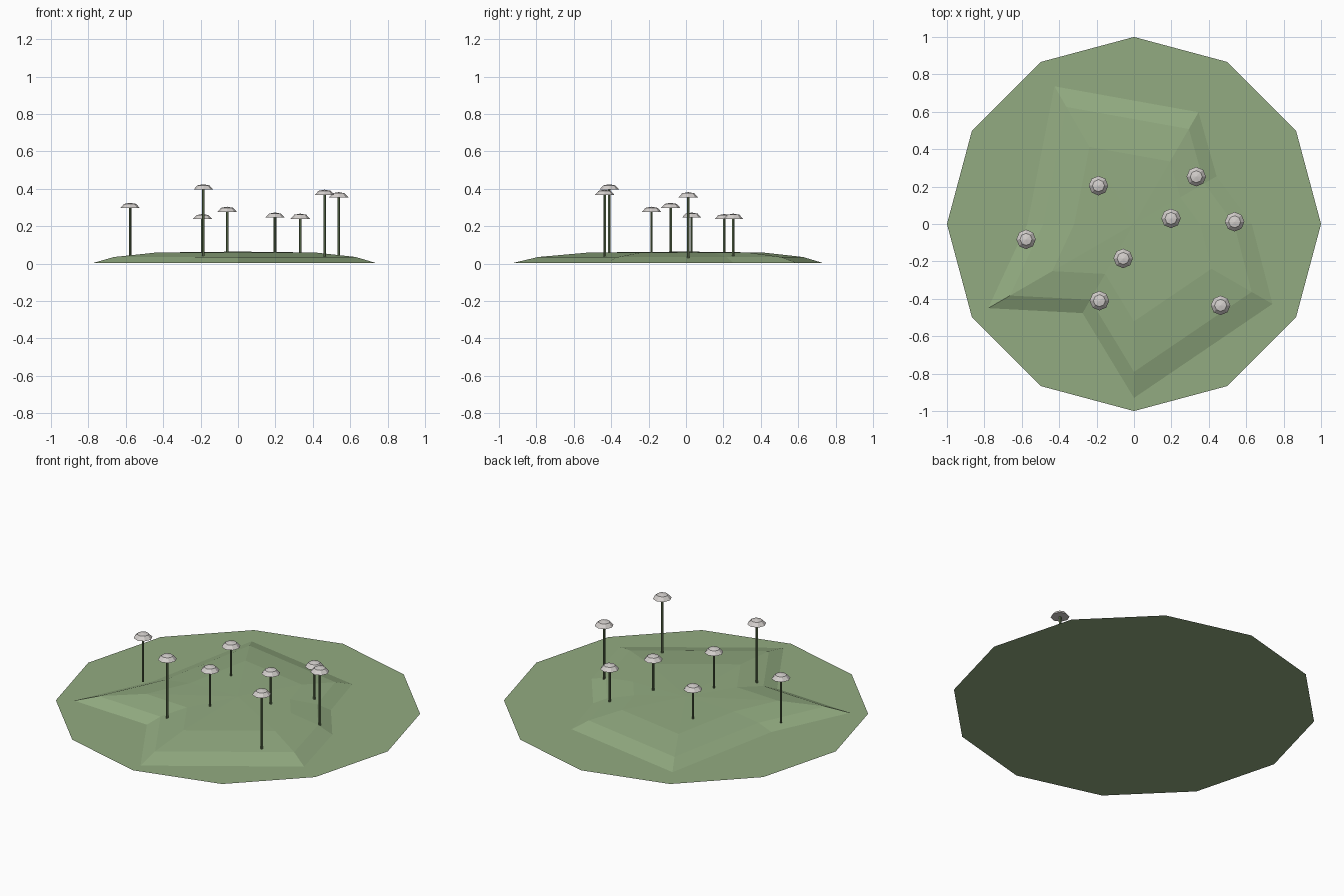
import bpy, bmesh
from math import cos, sin, radians, tau

cube = bpy.data.objects.get("Cube")
if cube:
    bpy.data.objects.remove(cube, do_unlink=True)


def material(name, rgb):
    mat = bpy.data.materials.new(name)
    mat.use_nodes = True
    mat.diffuse_color = (*rgb, 1)
    mat.node_tree.nodes["Principled BSDF"].inputs["Base Color"].default_value = (*rgb, 1)
    return mat


grass = material("grass green", (0.29, 0.41, 0.22))
stalk = material("stalk green", (0.13, 0.19, 0.09))
pale = material("pale cap", (0.66, 0.63, 0.61))


def finish(name, bm, mat):
    mesh = bpy.data.meshes.new(name)
    bmesh.ops.recalc_face_normals(bm, faces=bm.faces)
    bm.to_mesh(mesh)
    bm.free()
    mesh.materials.append(mat)
    obj = bpy.data.objects.new(name, mesh)
    bpy.context.collection.objects.link(obj)
    return obj


def lathe(bm, outline, profile, apex, centre=(0, 0)):
    """Stack scaled copies of an outline and close them with a fan to the apex."""
    cx, cy = centre
    rings = [[bm.verts.new((cx + x * s, cy + y * s, z)) for x, y in outline]
             for s, z in profile]
    top = bm.verts.new((cx, cy, apex))
    n = len(outline)
    for i in range(n):
        j = (i + 1) % n
        for low, high in zip(rings, rings[1:]):
            bm.faces.new((low[i], low[j], high[j], high[i]))
        bm.faces.new((rings[-1][i], rings[-1][j], top))
    return rings


def polygon(sides, radius=1):
    return [(radius * cos(tau * i / sides), radius * sin(tau * i / sides))
            for i in range(sides)]


# Flat twelve-sided ground
bm = bmesh.new()
bm.faces.new([bm.verts.new((x, y, 0)) for x, y in polygon(12)])
ground = finish("ground", bm, grass)
bm = bmesh.new()
bm.from_mesh(ground.data)
if bm.faces[:][0].normal.z < 0:
    bmesh.ops.reverse_faces(bm, faces=bm.faces)
bm.to_mesh(ground.data)
bm.free()

# Low irregular mound: radius at each compass angle
reach = {0: 0.63, 30: 0.51, 60: 0.69, 120: 0.85, 180: 0.57,
         210: 0.90, 240: 0.55, 270: 0.93, 330: 0.855}
outline = [(r * cos(radians(a)), r * sin(radians(a))) for a, r in reach.items()]
bm = bmesh.new()
lathe(bm, outline, [(1, 0.002), (0.85, 0.035), (0.56, 0.059)], 0.064)
finish("mound", bm, grass)

# Capped stalks: x, y, top height
spots = [(-0.577, -0.082, 0.325), (-0.19, 0.205, 0.265), (0.333, 0.253, 0.267),
         (0.198, 0.03, 0.273), (0.538, 0.012, 0.382), (-0.058, -0.184, 0.304),
         (-0.185, -0.41, 0.424), (0.463, -0.435, 0.395)]
for number, (x, y, top) in enumerate(spots, 1):
    bm = bmesh.new()
    lathe(bm, polygon(6, 0.007), [(1, 0.03), (1, top - 0.02)], top - 0.01, (x, y))
    finish(f"stalk_{number}", bm, stalk)

    bm = bmesh.new()
    rings = lathe(bm, polygon(8, 0.052),
                  [(1, top - 0.028), (0.62, top - 0.006)], top, (x, y))
    bm.faces.new(rings[0])
    finish(f"cap_{number}", bm, pale)
